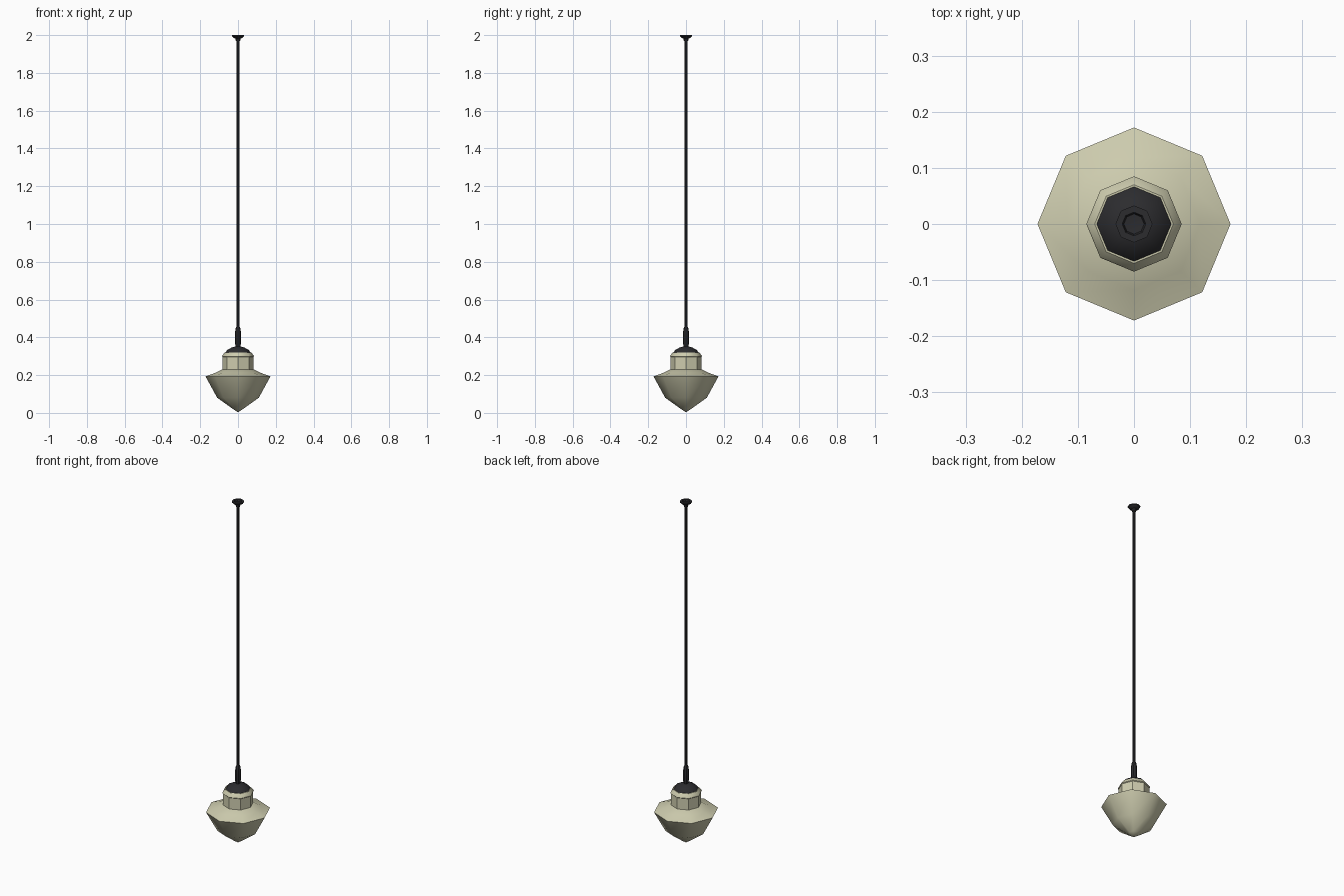
import bpy, bmesh
from math import sin, cos, tau, radians

if "Cube" in bpy.data.objects:
    bpy.data.objects.remove(bpy.data.objects["Cube"])

def material(name, rgb):
    m = bpy.data.materials.new(name)
    m.diffuse_color = (*rgb, 1)
    m.use_nodes = True
    m.node_tree.nodes["Principled BSDF"].inputs["Base Color"].default_value = m.diffuse_color
    return m

cream = material("cream_glass", (0.62, 0.61, 0.43))
black = material("black_metal", (0.025, 0.025, 0.028))

def lathe(name, profile, mat, sides=8, angle=40):
    """Spin a list of (radius, height) points around z."""
    bm = bmesh.new()
    rings = []
    for r, z in profile:
        n = 1 if r == 0 else sides
        rings.append([bm.verts.new((r * cos(tau * i / sides), r * sin(tau * i / sides), z))
                      for i in range(n)])
    for a, b in zip(rings, rings[1:]):
        for i in range(sides):
            j = (i + 1) % sides
            ring = [a[i % len(a)], a[j % len(a)], b[j % len(b)], b[i % len(b)]]
            bm.faces.new(list(dict.fromkeys(ring)))
    bmesh.ops.recalc_face_normals(bm, faces=bm.faces)
    me = bpy.data.meshes.new(name)
    bm.to_mesh(me)
    bm.free()
    ob = bpy.data.objects.new(name, me)
    bpy.context.collection.objects.link(ob)
    me.materials.append(mat)
    bpy.ops.object.select_all(action='DESELECT')
    ob.select_set(True)
    bpy.context.view_layer.objects.active = ob
    bpy.ops.object.shade_smooth_by_angle(angle=radians(angle))
    return ob

# Faceted glass shade: pointed bowl, wide rim, shoulder, neck and collar
lathe("glass_shade", [(0, 0.003), (0.03, 0.023), (0.11, 0.08), (0.172, 0.193),
                      (0.118, 0.213), (0.085, 0.23), (0.081, 0.23), (0.081, 0.295),
                      (0.085, 0.299), (0.083, 0.304), (0.07, 0.32), (0, 0.32)], cream)

# Dark domed cap over the shade
lathe("shade_cap", [(0, 0.318), (0.068, 0.318), (0.056, 0.334), (0.034, 0.346),
                    (0.012, 0.352), (0, 0.352)], black)

# Swollen holder between cap and rod
lathe("lamp_holder", [(0, 0.348), (0.013, 0.35), (0.016, 0.375), (0.016, 0.425),
                      (0.012, 0.45), (0.006, 0.462), (0, 0.462)], black)

# Long hanging rod
lathe("hanging_rod", [(0, 0.455), (0.007, 0.455), (0.007, 1.98), (0, 1.98)], black)

# Ceiling rose, flat on top
lathe("ceiling_rose", [(0, 1.968), (0.011, 1.968), (0.014, 1.982), (0.026, 1.987),
                       (0.033, 1.994), (0.033, 2.0), (0.021, 2.0), (0.018, 1.99),
                       (0, 1.988)], black)
